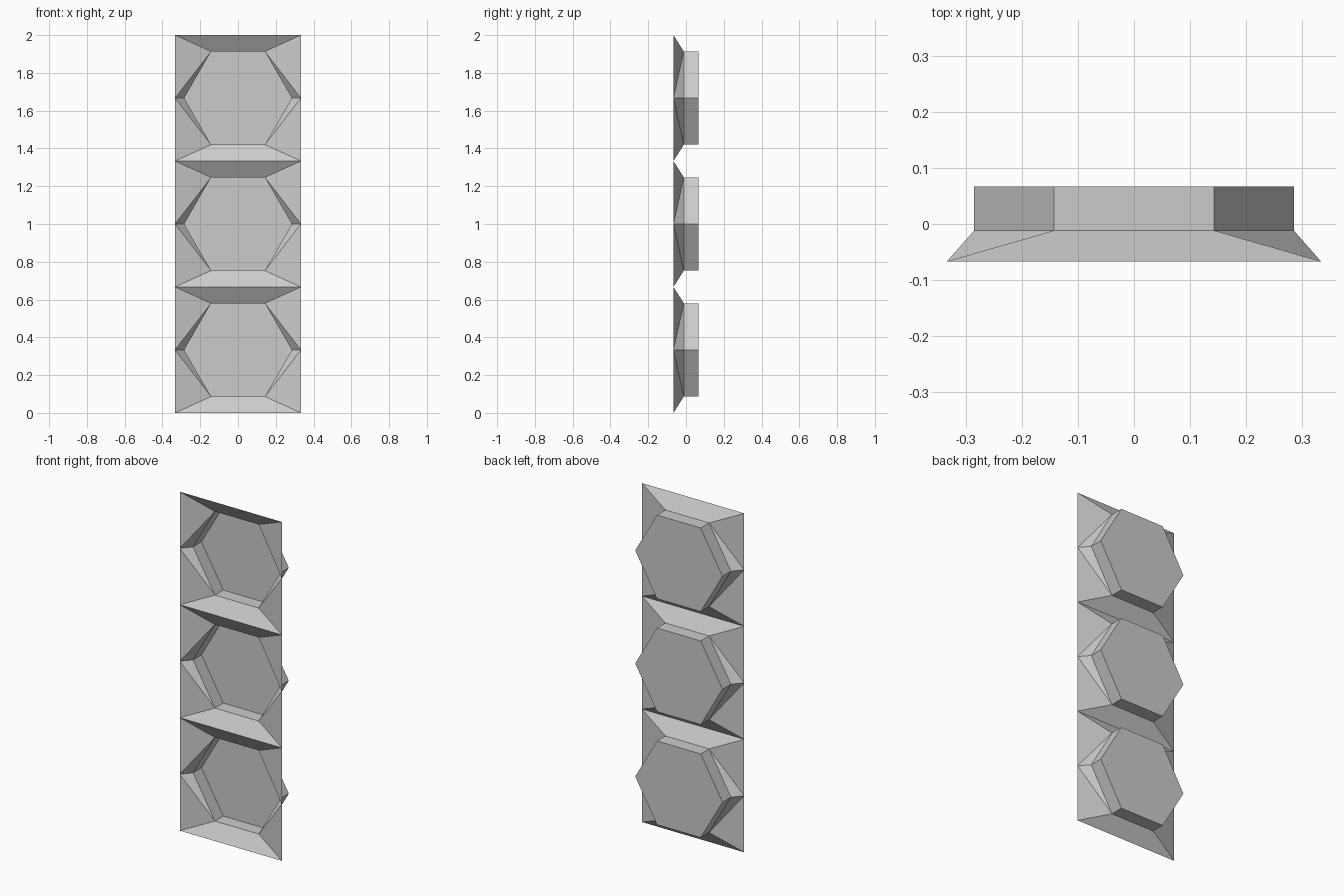
import bpy, bmesh, math

cube = bpy.data.objects.get("Cube")
if cube:
    bpy.data.objects.remove(cube, do_unlink=True)

TILES = 3
HALF = 1 / TILES          # half width of a square tile
RADIUS = 0.285            # hexagon corner radius
FRONT, NECK, BACK = -0.0665, -0.0115, 0.0665

grey = bpy.data.materials.new("light_grey")
grey.use_nodes = True
colour = (0.6, 0.6, 0.6, 1)
grey.diffuse_color = colour
grey.node_tree.nodes["Principled BSDF"].inputs["Base Color"].default_value = colour


def ring(bm, points, y):
    return [bm.verts.new((x, y, z)) for x, z in points]


def make_tile(name, height):
    bm = bmesh.new()
    hexagon = [(RADIUS * math.cos(math.radians(60 * i)),
                RADIUS * math.sin(math.radians(60 * i))) for i in range(6)]
    # Square rim with a point in the middle of each side edge
    square = [(HALF, 0), (HALF, HALF), (-HALF, HALF),
              (-HALF, 0), (-HALF, -HALF), (HALF, -HALF)]
    rim = ring(bm, square, FRONT)
    neck = ring(bm, hexagon, NECK)
    back = ring(bm, hexagon, BACK)

    for i in range(6):
        j = (i + 1) % 6
        # Sloping funnel: flat top and bottom, folded corners
        if i in (1, 4):
            bm.faces.new((rim[i], rim[j], neck[j], neck[i]))
        else:
            side, corner = (i, j) if i % 3 == 0 else (j, i)
            bm.faces.new((rim[i], rim[j], neck[corner]))
            bm.faces.new((rim[side], neck[j], neck[i]) if side == i
                         else (rim[side], neck[side], neck[corner]))
        # Straight recess walls
        bm.faces.new((neck[i], neck[j], back[j], back[i]))
    # Recess floor
    bm.faces.new(back)

    bmesh.ops.recalc_face_normals(bm, faces=bm.faces)
    bm.faces.ensure_lookup_table()
    if bm.faces[-1].normal.y > 0:
        bmesh.ops.reverse_faces(bm, faces=bm.faces)
    mesh = bpy.data.meshes.new(name)
    bm.to_mesh(mesh)
    bm.free()
    mesh.materials.append(grey)
    tile = bpy.data.objects.new(name, mesh)
    tile.location.z = height
    bpy.context.collection.objects.link(tile)


# Column of hexagonal recess tiles
for n, label in enumerate(("lower", "middle", "upper")):
    make_tile(label + "_hexagon_tile", HALF * (2 * n + 1))
